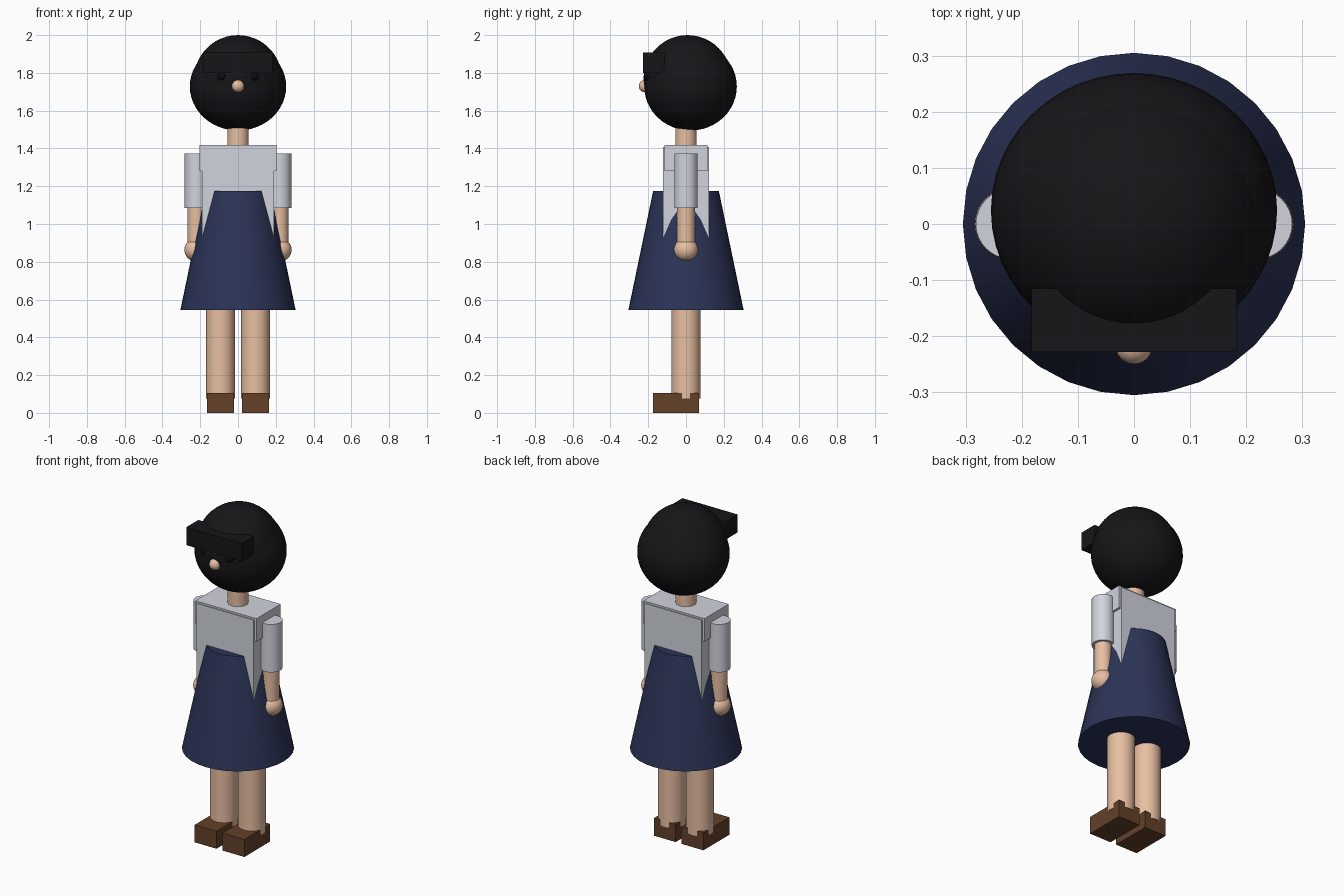
import bpy
import math

if "Cube" in bpy.data.objects:
    bpy.data.objects.remove(bpy.data.objects["Cube"])


def material(name, rgb):
    m = bpy.data.materials.new(name)
    m.diffuse_color = (*rgb, 1)
    m.use_nodes = True
    m.node_tree.nodes["Principled BSDF"].inputs["Base Color"].default_value = m.diffuse_color
    return m


SKIN = material("skin", (0.80, 0.52, 0.36))
HAIR = material("black_hair", (0.008, 0.008, 0.010))
NAVY = material("navy_cloth", (0.025, 0.034, 0.095))
SHIRT = material("pale_cloth", (0.63, 0.66, 0.72))
BROWN = material("brown_leather", (0.125, 0.052, 0.022))
BLACK = material("eye_black", (0.004, 0.004, 0.005))


def finish(name, mat, smooth=True):
    ob = bpy.context.object
    ob.name = name
    ob.data.materials.append(mat)
    bpy.ops.object.transform_apply(location=False, rotation=False, scale=True)
    if smooth:
        bpy.ops.object.shade_smooth_by_angle(angle=math.radians(35))
    return ob


def box(name, x, y, z, mat):
    """Box from (min, max) pairs."""
    bpy.ops.mesh.primitive_cube_add(size=1, location=[(a + b) / 2 for a, b in (x, y, z)])
    bpy.context.object.scale = [b - a for a, b in (x, y, z)]
    return finish(name, mat, False)


def cone(name, x, z0, z1, r0, r1, mat, sides=32):
    """Upright cylinder or frustum on y = 0."""
    bpy.ops.mesh.primitive_cone_add(vertices=sides, radius1=r0, radius2=r1, depth=z1 - z0,
                                    location=(x, 0, (z0 + z1) / 2))
    return finish(name, mat)


def ball(name, loc, radii, mat, seg=32, rings=16):
    bpy.ops.mesh.primitive_uv_sphere_add(segments=seg, ring_count=rings, radius=1, location=loc)
    bpy.context.object.scale = radii
    return finish(name, mat)


# Skirt and upper body
cone("skirt", 0, 0.545, 1.175, 0.305, 0.174, NAVY)
box("torso", (-0.19, 0.19), (-0.122, 0.122), (0.85, 1.408), SHIRT)
box("shoulder_yoke", (-0.203, 0.203), (-0.115, 0.115), (1.28, 1.418), SHIRT)
cone("neck", 0, 1.38, 1.56, 0.056, 0.056, SKIN)

# Head: full hair mass, crown cap and blocky fringe
ball("head", (0, 0, 1.74), (0.21, 0.205, 0.22), SKIN)
ball("hair", (0, 0.024, 1.728), (0.255, 0.245, 0.233), HAIR, 48, 24)
ball("hair_crown", (0, 0.008, 1.765), (0.233, 0.233, 0.235), HAIR, 48, 24)
box("fringe", (-0.183, 0.183), (-0.228, -0.115), (1.80, 1.908), HAIR)
ball("nose", (0, -0.217, 1.73), (0.033, 0.033, 0.033), SKIN, 24, 12)

# Paired parts
for side, s in (("left", -1), ("right", 1)):
    ball(f"{side}_eye", (s * 0.085, -0.197, 1.782), (0.024, 0.024, 0.024), BLACK, 24, 12)
    cone(f"{side}_sleeve", s * 0.22, 1.085, 1.373, 0.062, 0.062, SHIRT)
    cone(f"{side}_forearm", s * 0.22, 0.86, 1.12, 0.047, 0.047, SKIN)
    ball(f"{side}_hand", (s * 0.22, 0, 0.863), (0.064, 0.064, 0.062), SKIN)
    cone(f"{side}_leg", s * 0.0925, 0.075, 0.60, 0.076, 0.076, SKIN)
    box(f"{side}_shoe", sorted((s * 0.02, s * 0.165)), (-0.175, 0.07), (0, 0.105), BROWN)
